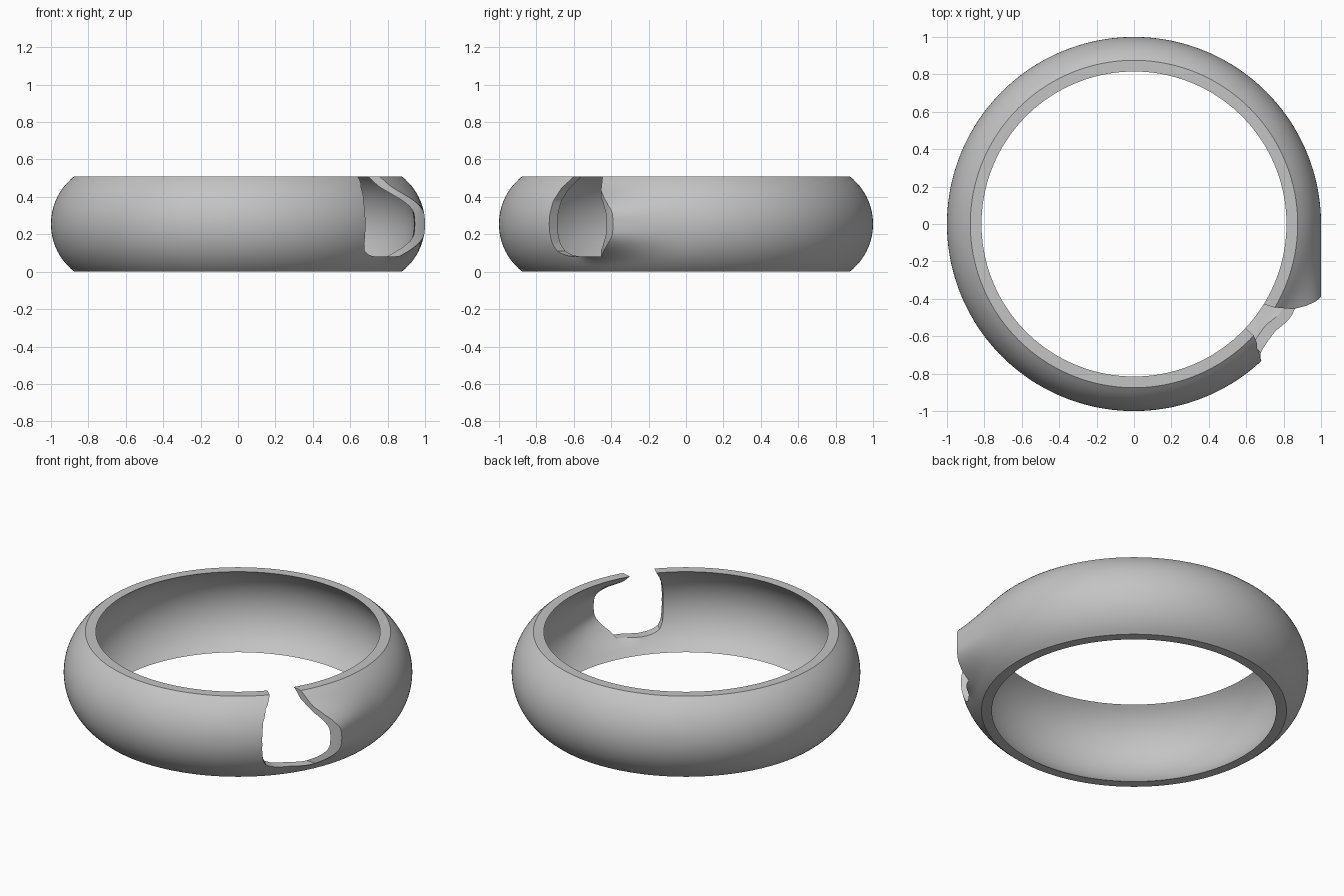
import bpy, bmesh, math

cube = bpy.data.objects.get("Cube")
if cube:
    bpy.data.objects.remove(cube)

HEIGHT, WALL = 0.51, 0.06
MID = HEIGHT / 2
SEGMENTS, STEPS = 240, 28

grey = bpy.data.materials.new("plain grey")
grey.use_nodes = True
colour = (0.55, 0.55, 0.55, 1)
grey.diffuse_color = colour
grey.node_tree.nodes["Principled BSDF"].inputs["Base Color"].default_value = colour


def smooth(low, high, value):
    t = min(max((value - low) / (high - low), 0), 1)
    return t * t * (3 - 2 * t)


def barrel_radius(z):
    """Rounded outer side of the ring."""
    return 0.677 + math.sqrt(0.323 ** 2 - (z - MID) ** 2)


def flare(angle, z):
    """Outward bulge that runs tangentially up to the lip of the opening."""
    if angle >= 0 or angle < math.radians(-40):
        return 0
    fade = 1 - smooth(math.radians(29), math.radians(38), -angle)
    return (1 / math.cos(angle) - 1) * fade * (1 - smooth(0.05, 0.22, abs(z - MID)))


def make_object(name, loops, ring):
    """Skin a list of closed cross-section loops."""
    bm = bmesh.new()
    rows = [[bm.verts.new(p) for p in loop] for loop in loops]
    pairs = list(zip(rows, rows[1:]))
    if ring:
        pairs.append((rows[-1], rows[0]))
    else:
        bm.faces.new(rows[0])
        bm.faces.new(rows[-1])
    for a, b in pairs:
        for i in range(len(a)):
            j = (i + 1) % len(a)
            bm.faces.new((a[i], a[j], b[j], b[i]))
    bmesh.ops.recalc_face_normals(bm, faces=bm.faces)
    mesh = bpy.data.meshes.new(name)
    bm.to_mesh(mesh)
    bm.free()
    obj = bpy.data.objects.new(name, mesh)
    bpy.context.collection.objects.link(obj)
    mesh.materials.append(grey)
    return obj


# Thin barrel-shaped ring with the flare
heights = [HEIGHT * i / STEPS for i in range(STEPS + 1)]
sections = []
for s in range(SEGMENTS):
    angle = math.pi - 2 * math.pi * s / SEGMENTS
    section = [(barrel_radius(z) + flare(angle, z), z) for z in heights]
    section += [(r - WALL, z) for r, z in reversed(section)]
    sections.append([(r * math.cos(angle), r * math.sin(angle), z) for r, z in section])
ring = make_object("ring_shell", sections, True)

# Cutter for the opening: curved lip on one side, rounded edge on the other
lip = [(1.15, -0.22), (1.0, -0.39), (0.97, -0.415), (0.92, -0.438),
       (0.85, -0.455), (0.75, -0.446), (0.66, -0.42)]
edge = [(0.08, 38.2), (0.083, 40.5), (0.09, 42.7), (0.11, 45.4), (0.15, 46.6),
        (0.22, 47), (0.3, 47), (0.38, 46.6), (0.45, 45.2), (0.51, 43), (0.6, 41)]
loops = []
for z, degrees in edge:
    a = -math.radians(degrees)
    near, far = [(r * math.cos(a), r * math.sin(a)) for r in (0.78, 1.3)]
    loops.append([(x, y, z) for x, y in [near, far] + lip])
cutter = make_object("opening_cutter", loops, False)
cutter.hide_render = True

cut = ring.modifiers.new("opening", "BOOLEAN")
cut.operation = "DIFFERENCE"
cut.solver = "EXACT"
cut.object = cutter
bpy.context.view_layer.objects.active = ring
ring.select_set(True)
bpy.ops.object.modifier_apply(modifier=cut.name)
bpy.data.objects.remove(cutter)

# Smooth walls with crisp rims
bpy.ops.object.shade_smooth_by_angle(angle=math.radians(30))
